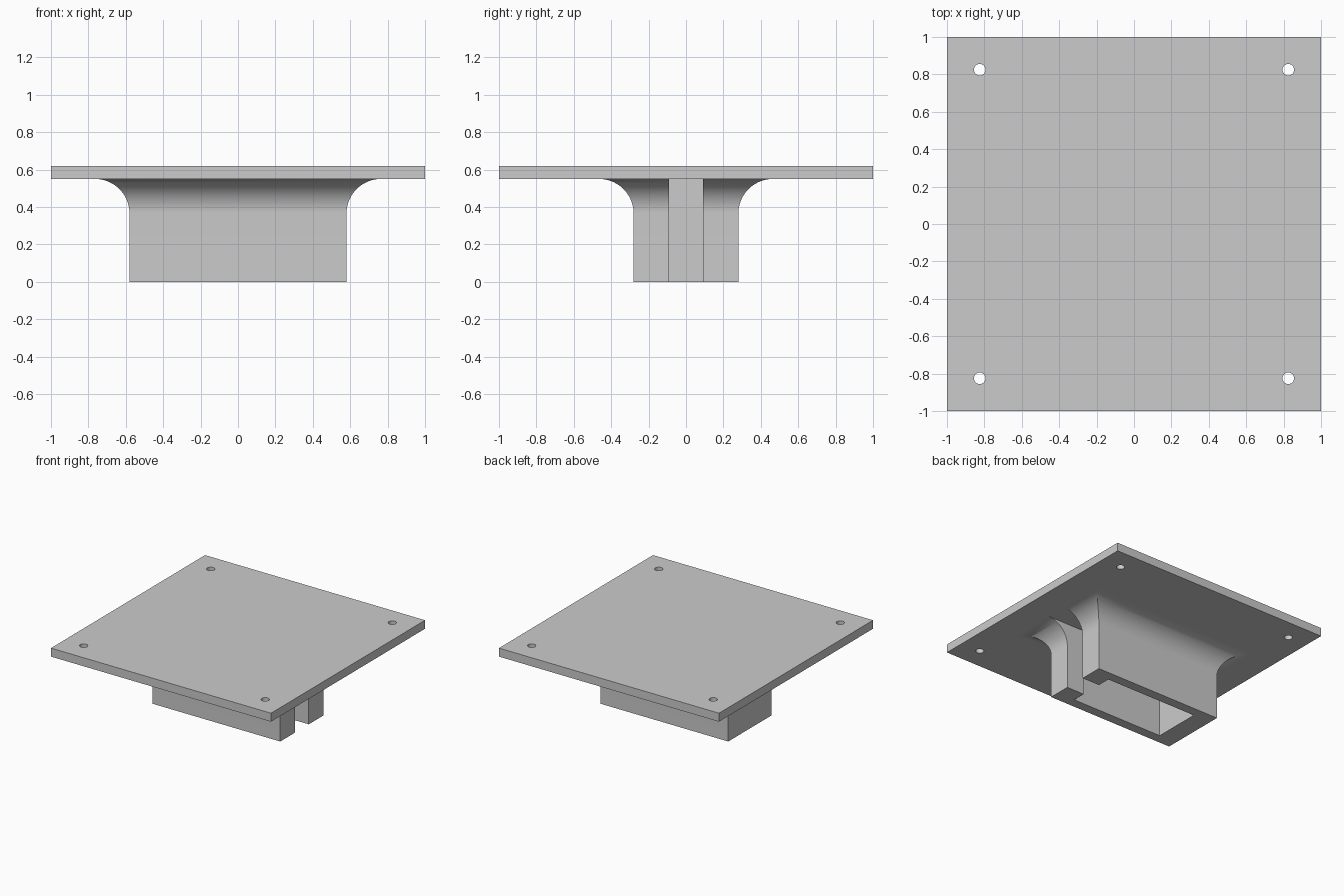
import bpy, bmesh, math

default = bpy.data.objects.get("Cube")
if default:
    bpy.data.objects.remove(default, do_unlink=True)

PLATE_BOTTOM, PLATE_TOP = 0.55, 0.62
HALF_X, HALF_Y = 0.58, 0.28      # straight part of the socket
FLARE = 0.185                    # fillet radius under the plate
STEPS = 20

grey = bpy.data.materials.new("plain_grey")
grey.use_nodes = True
grey.diffuse_color = (0.6, 0.6, 0.6, 1)
grey.node_tree.nodes["Principled BSDF"].inputs["Base Color"].default_value = (0.6, 0.6, 0.6, 1)


def make_object(name, bm):
    bmesh.ops.recalc_face_normals(bm, faces=bm.faces)
    mesh = bpy.data.meshes.new(name)
    bm.to_mesh(mesh)
    bm.free()
    obj = bpy.data.objects.new(name, mesh)
    mesh.materials.append(grey)
    bpy.context.collection.objects.link(obj)
    return obj


def box(name, low, high):
    bm = bmesh.new()
    bmesh.ops.create_cube(bm, size=1)
    for v in bm.verts:
        v.co = [(a + b) / 2 + c * (b - a) for a, b, c in zip(low, high, v.co)]
    return make_object(name, bm)


def peg(name, x, y, radius):
    bm = bmesh.new()
    bmesh.ops.create_cone(bm, cap_ends=True, segments=32, radius1=radius, radius2=radius, depth=1)
    bmesh.ops.translate(bm, verts=bm.verts, vec=(x, y, PLATE_TOP))
    return make_object(name, bm)


def cut(obj, cutter):
    bpy.context.view_layer.objects.active = obj
    mod = obj.modifiers.new("cut", "BOOLEAN")
    mod.operation, mod.solver, mod.object = "DIFFERENCE", "EXACT", cutter
    bpy.ops.object.modifier_apply(modifier=mod.name)
    bpy.data.objects.remove(cutter, do_unlink=True)


# Mounting plate with a screw hole in each corner
plate = box("mounting_plate", (-1, -1, PLATE_BOTTOM), (1, 1, PLATE_TOP))
for sx in (-1, 1):
    for sy in (-1, 1):
        cut(plate, peg("screw_hole_cutter", sx * 0.825, sy * 0.825, 0.031))

# Socket: rectangular rings lofted up into a mitred, concave flare
levels = [(0, 0)]
for i in range(STEPS + 1):
    a = math.pi / 2 * i / STEPS
    levels.append((FLARE * (1 - math.cos(a)), PLATE_BOTTOM - FLARE * (1 - math.sin(a))))
bm = bmesh.new()
rings = [[bm.verts.new((sx * (HALF_X + out), sy * (HALF_Y + out), z))
          for sx, sy in ((-1, -1), (1, -1), (1, 1), (-1, 1))] for out, z in levels]
for lower, upper in zip(rings, rings[1:]):
    for i in range(4):
        j = (i + 1) % 4
        bm.faces.new((lower[i], lower[j], upper[j], upper[i]))
bm.faces.new(rings[0])
bm.faces.new(rings[-1])
socket = make_object("flared_socket", bm)

# Hollow interior, and the slot through its right-hand end wall
cut(socket, box("cavity_cutter", (-0.42, -0.2, -0.1), (0.42, 0.2, 0.8)))
cut(socket, box("slot_cutter", (0.3, -0.09, -0.2), (1, 0.09, 0.9)))

# Drop the hidden faces that lie against the plate
bm = bmesh.new()
bm.from_mesh(socket.data)
hidden = [f for f in bm.faces if all(v.co.z > PLATE_BOTTOM - 1e-4 for v in f.verts)]
bmesh.ops.delete(bm, geom=hidden, context="FACES")
bm.to_mesh(socket.data)
bm.free()

# Smooth curves, crisp edges
for obj in (plate, socket):
    bpy.ops.object.select_all(action="DESELECT")
    obj.select_set(True)
    bpy.context.view_layer.objects.active = obj
    bpy.ops.object.shade_smooth_by_angle(angle=math.radians(30))
